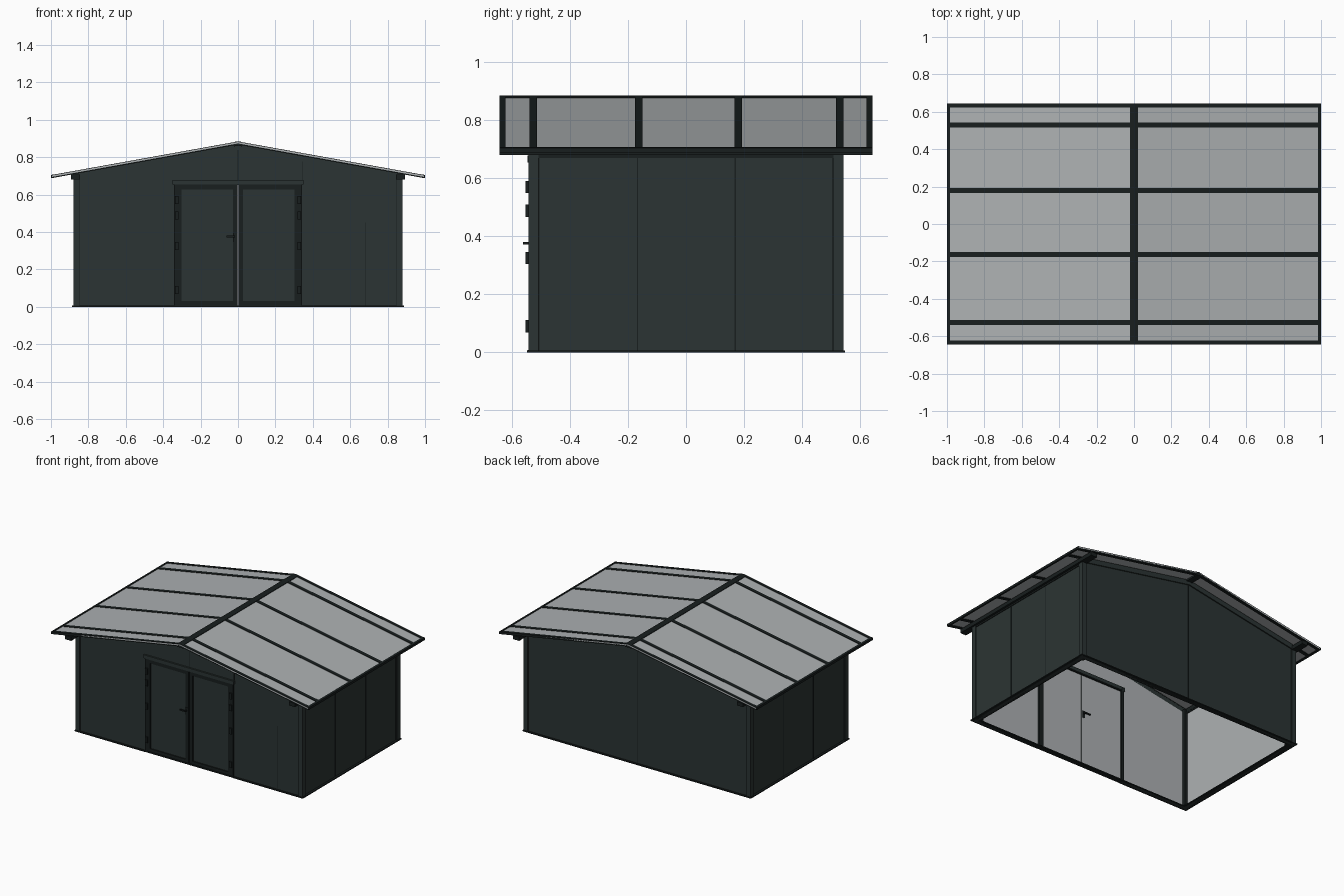
import bpy
from mathutils import Vector

cube = bpy.data.objects.get("Cube")
if cube:
    bpy.data.objects.remove(cube, do_unlink=True)


def material(name, rgb):
    m = bpy.data.materials.new(name)
    m.use_nodes = True
    m.diffuse_color = (*rgb, 1)
    m.node_tree.nodes["Principled BSDF"].inputs["Base Color"].default_value = (*rgb, 1)
    return m


WALL = material("dark green grey", (0.024, 0.034, 0.033))
TRIM = material("near black trim", (0.009, 0.013, 0.013))
LIGHT = material("light grey sheet", (0.42, 0.44, 0.45))


def prism(name, outline, y0, y1, mat, inner=None):
    """Extrude an x-z outline along y; faces turned towards `inner` get the light sheet."""
    n = len(outline)
    verts = [(x, y, z) for y in (y0, y1) for x, z in outline]
    faces = [tuple(range(n)), tuple(range(2 * n - 1, n - 1, -1))]
    faces += [(i, i + n, (i + 1) % n + n, (i + 1) % n) for i in range(n)]
    area = sum(a[0] * b[1] - b[0] * a[1] for a, b in zip(outline, outline[1:] + outline[:1]))
    if area < 0:
        faces = [f[::-1] for f in faces]
    mesh = bpy.data.meshes.new(name)
    mesh.from_pydata(verts, [], faces)
    mesh.materials.append(mat)
    mesh.update()
    if inner:
        mesh.materials.append(LIGHT)
        for p in mesh.polygons:
            p.material_index = int(p.normal.dot(Vector(inner)) > 0.9)
    ob = bpy.data.objects.new(name, mesh)
    bpy.context.collection.objects.link(ob)
    return ob


def box(name, x, y, z, mat, inner=None):
    outline = [(x[0], z[0]), (x[1], z[0]), (x[1], z[1]), (x[0], z[1])]
    return prism(name, outline, y[0], y[1], mat, inner)


def roof_z(x):
    return 0.881 - 0.18 * abs(x)


def slope(name, x0, x1, y0, y1, low, high, mat):
    """Bar that follows the roof pitch between two x positions."""
    outline = [(x0, roof_z(x0) + low), (x1, roof_z(x1) + low),
               (x1, roof_z(x1) + high), (x0, roof_z(x0) + high)]
    return prism(name, outline, y0, y1, mat)


EDGE = 0.643    # half length of roof
WX, WY = 0.88, 0.54    # wall half sizes
HEAD = 0.675    # door opening height

for s, side in ((-1, "right"), (1, "left")):
    # Roof sheet, ridge cap, eave rail and rafters
    slope(f"roof_sheet_{side}", 0, s * 0.995, -EDGE, EDGE, -0.008, 0, LIGHT)
    slope(f"ridge_cap_{side}", 0, s * 0.022, -EDGE, EDGE, -0.02, 0.004, TRIM)
    slope(f"eave_rail_{side}", s * 0.985, s, -EDGE, EDGE, -0.012, 0.004, TRIM)
    for i, y in enumerate((-0.527, -0.163, 0.18, 0.53)):
        slope(f"rafter_{side}_{i}", 0, s * 0.99, y - 0.013, y + 0.013, -0.012, 0.003, TRIM)
    for e, end in ((-1, "front"), (1, "back")):
        slope(f"barge_board_{end}_{side}", 0, s * 0.995, e * EDGE, e * 0.622, -0.014, 0.003, TRIM)
        # Sloping trim along the gable top
        ya, yb = sorted((e * (WY + 0.003), e * 0.515))
        slope(f"gable_trim_{end}_{side}", 0, s * WX, ya, yb, -0.042, -0.008, WALL)
        # Corner posts
        xa, xb = sorted((s * WX, s * 0.848))
        box(f"corner_post_{end}_{side}", (xa, xb), sorted((e * 0.508, e * (WY + 0.003))),
            (0, 0.705), WALL)
        box(f"corner_inner_{end}_{side}", sorted((s * 0.83, s * 0.85)),
            sorted((e * 0.49, e * 0.512)), (0, 0.70), TRIM)
        # Dark joint lines beside each post
        box(f"post_joint_{end}_{side}", sorted((s * 0.846, s * 0.85)),
            sorted((e * 0.53, e * 0.537)), (0, 0.70), TRIM)

    # Eave beam on top of the side wall
    box(f"eave_beam_{side}", sorted((s * 0.845, s * 0.892)), (-EDGE, EDGE), (0.68, 0.706), TRIM)

    # Side wall in three panels with rails and joints
    for i, (a, b) in enumerate(((-0.508, -0.167), (-0.167, 0.17), (0.17, 0.508))):
        box(f"side_panel_{side}_{i}", sorted((s * 0.85, s * 0.872)), (a, b), (0, 0.69),
            WALL, (-s, 0, 0))
    for y in (-0.508, -0.167, 0.17, 0.505):
        box(f"side_joint_{side}", sorted((s * 0.87, s * 0.874)), (y - 0.002, y + 0.002),
            (0, 0.68), TRIM)
    box(f"side_top_rail_{side}", sorted((s * 0.846, s * 0.877)), (-0.51, 0.51), (0.67, 0.685), TRIM)
    box(f"side_base_{side}", sorted((s * 0.84, s * 0.887)), (-0.548, 0.548), (0, 0.007), TRIM)

    # Front wall half, cut around the doorway, and back wall half
    edge, crown, post = s * 0.855, roof_z(0) - 0.012, roof_z(0.855) - 0.012
    prism(f"front_wall_{side}",
          [(0, HEAD), (s * 0.34, HEAD), (s * 0.34, 0), (edge, 0), (edge, post), (0, crown)],
          -0.535, -0.515, WALL, (0, 1, 0))
    prism(f"back_wall_{side}", [(0, 0), (edge, 0), (edge, post), (0, crown)],
          0.515, 0.535, WALL, (0, -1, 0))
    box(f"front_base_{side}", sorted((s * 0.34, s * WX)), (-0.548, -0.508), (0, 0.007), TRIM)

    # Door frame and leaf with raised stiles and rails
    box(f"door_jamb_{side}", sorted((s * 0.322, s * 0.342)), (-0.544, -0.505), (0, HEAD), TRIM)
    xa, xb = sorted((s * 0.004, s * 0.322))
    box(f"door_leaf_{side}", (xa, xb), (-0.534, -0.518), (0.008, 0.655), WALL, (0, 1, 0))
    for nm, x, z in (("inner_stile", (s * 0.004, s * 0.027), (0.008, 0.655)),
                     ("outer_stile", (s * 0.303, s * 0.322), (0.008, 0.655)),
                     ("bottom_rail", (xa, xb), (0.008, 0.03)),
                     ("top_rail", (xa, xb), (0.628, 0.655))):
        box(f"door_{nm}_{side}", sorted(x), (-0.541, -0.533), z, TRIM)
    # Hinges
    for z in (0.09, 0.325, 0.488, 0.57):
        box(f"door_hinge_{side}", sorted((s * 0.318, s * 0.336)), (-0.553, -0.54),
            (z - 0.021, z + 0.021), TRIM)

# Doorway header and threshold, back base
box("door_header", (-0.35, 0.35), (-0.547, -0.505), (0.655, HEAD + 0.004), WALL)
box("door_header_lip", (-0.322, 0.322), (-0.543, -0.508), (0.65, 0.658), TRIM)
box("door_threshold", (-0.34, 0.34), (-0.546, -0.508), (0, 0.008), TRIM)
box("back_base", (-WX, WX), (0.508, 0.548), (0, 0.007), TRIM)

# Sheet joints on front and back
box("front_joint_centre", (-0.002, 0.002), (-0.537, -0.533), (HEAD, 0.84), TRIM)
box("front_joint_side", (0.342, 0.346), (-0.537, -0.533), (HEAD, 0.78), TRIM)
box("front_joint_panel", (0.68, 0.683), (-0.537, -0.533), (0.007, 0.45), TRIM)
box("back_joint", (-0.002, 0.002), (0.533, 0.537), (0, 0.84), TRIM)
box("inner_front_post", (0.338, 0.36), (-0.517, -0.5), (0, HEAD), TRIM)

# Door handle, outside and inside
for e, end in ((-1, "outer"), (1, "inner")):
    near = -0.54 if e < 0 else -0.52
    box(f"handle_plate_{end}", (-0.028, -0.012), sorted((near, near + e * 0.004)),
        (0.345, 0.395), TRIM)
    box(f"handle_stem_{end}", (-0.025, -0.016), sorted((near, near + e * 0.022)),
        (0.371, 0.38), TRIM)
    box(f"handle_lever_{end}", (-0.062, -0.016), sorted((near + e * 0.014, near + e * 0.022)),
        (0.371, 0.38), TRIM)
